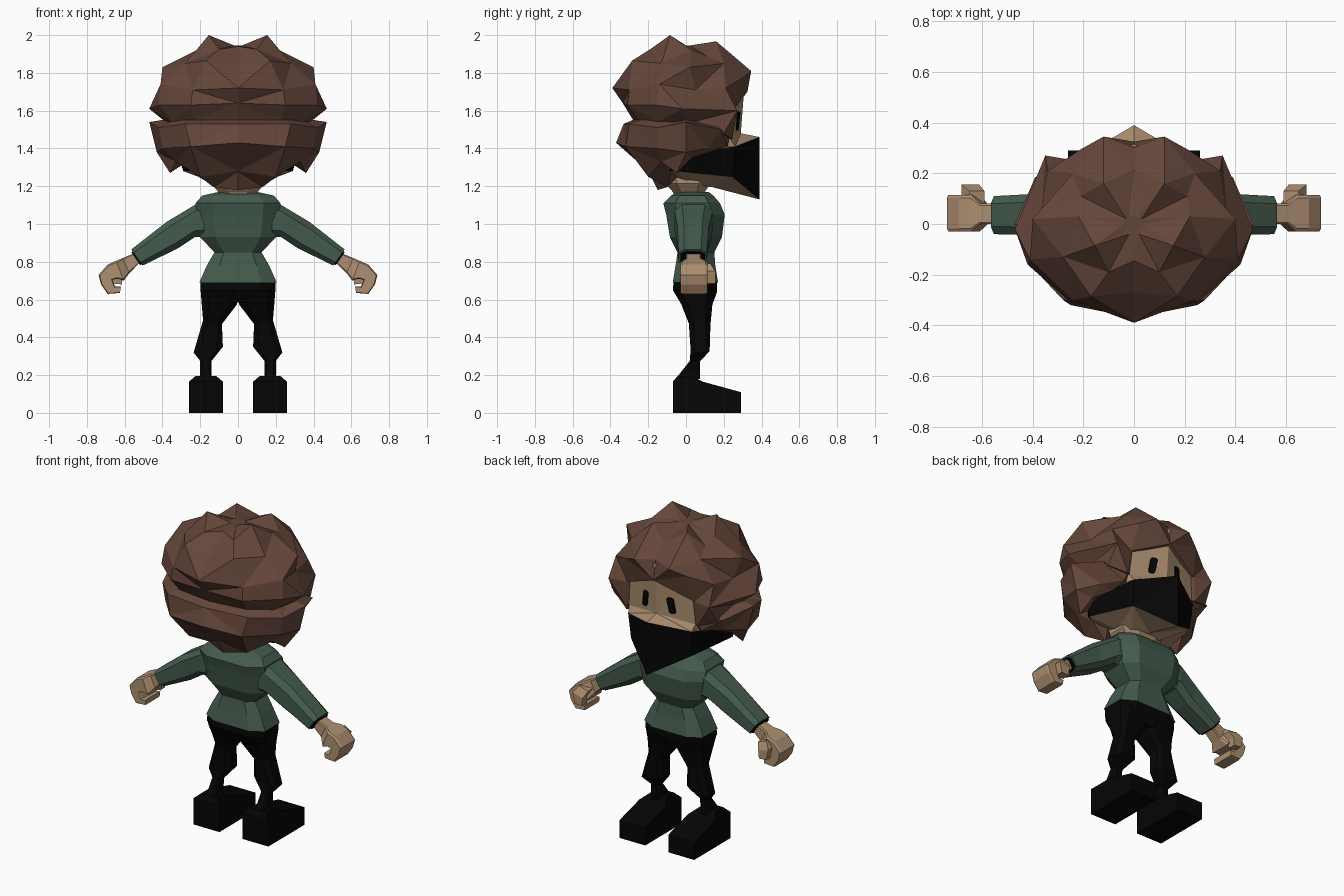
import bpy, bmesh

cube = bpy.data.objects.get("Cube")
if cube:
    bpy.data.objects.remove(cube, do_unlink=True)


def material(name, rgb):
    m = bpy.data.materials.new(name)
    m.use_nodes = True
    m.diffuse_color = (*rgb, 1)
    bsdf = m.node_tree.nodes["Principled BSDF"]
    bsdf.inputs["Base Color"].default_value = (*rgb, 1)
    bsdf.inputs["Roughness"].default_value = 0.9
    return m


BROWN = material("hair brown", (0.130, 0.062, 0.043))
SKIN = material("skin tan", (0.420, 0.275, 0.165))
GREEN = material("sweater green", (0.058, 0.105, 0.075))
BLACK = material("black cloth", (0.0015, 0.0015, 0.0015))


def loft(name, rings, mats, band_mats=None, mirror=False, triangulate=False):
    """Skin a list of equal-length point rings and cap both ends."""
    bm = bmesh.new()
    rows = [[bm.verts.new(p) for p in ring] for ring in rings]
    n = len(rows[0])
    for b in range(len(rows) - 1):
        for i in range(n):
            j = (i + 1) % n
            f = bm.faces.new((rows[b][i], rows[b][j], rows[b + 1][j], rows[b + 1][i]))
            f.material_index = band_mats[b] if band_mats else 0
    bm.faces.new(rows[0])
    bm.faces.new(rows[-1])
    if triangulate:
        bmesh.ops.triangulate(bm, faces=bm.faces[:])
    bmesh.ops.recalc_face_normals(bm, faces=bm.faces[:])
    me = bpy.data.meshes.new(name)
    bm.to_mesh(me)
    bm.free()
    for m in mats:
        me.materials.append(m)
    ob = bpy.data.objects.new(name, me)
    bpy.context.collection.objects.link(ob)
    if mirror:
        ob.modifiers.new("Mirror", "MIRROR")


def tube(name, sections, mat, chamfer=0.25, mirror=False):
    """Loft sections (xa, za, xb, zb, y0, y1): a line in xz swept over a y range."""
    c = chamfer
    if c:
        uv = [(c, 0), (1 - c, 0), (1, c), (1, 1 - c), (1 - c, 1), (c, 1), (0, 1 - c), (0, c)]
    else:
        uv = [(0, 0), (1, 0), (1, 1), (0, 1)]
    rings = [[(xa + (xb - xa) * u, y0 + (y1 - y0) * v, za + (zb - za) * u) for u, v in uv]
             for xa, za, xb, zb, y0, y1 in sections]
    loft(name, rings, [mat], mirror=mirror)


def level(z, hw, y0, y1):
    """Horizontal section centred on x = 0."""
    return (-hw, z, hw, z, y0, y1)


def whole(half):
    """Complete a half ring that runs from x = 0 round to x = 0."""
    return half + [(-x, y, z) for x, y, z in reversed(half[1:-1])]


# Sweater body, flared at the hem and pinched at the waist
tube("sweater_body", [
    level(0.69, 0.205, -0.07, 0.17), level(0.78, 0.165, -0.055, 0.155),
    level(0.85, 0.125, -0.045, 0.15), level(0.93, 0.20, -0.085, 0.19),
    level(1.05, 0.22, -0.105, 0.205), level(1.11, 0.225, -0.12, 0.18),
    level(1.15, 0.19, -0.08, 0.145), level(1.17, 0.10, -0.04, 0.12)], GREEN, 0.2)

# Sleeves with dark cuff openings
tube("sleeves", [
    (0.18, 1.12, 0.18, 0.93, -0.06, 0.14), (0.23, 1.10, 0.23, 0.93, -0.06, 0.14),
    (0.38, 1.01, 0.32, 0.87, -0.045, 0.12), (0.565, 0.865, 0.505, 0.78, -0.04, 0.11)],
    GREEN, 0.2, mirror=True)
tube("cuff_openings", [
    (0.55, 0.865, 0.50, 0.79, -0.03, 0.10), (0.565, 0.85, 0.518, 0.782, -0.03, 0.10)],
    BLACK, 0.2, mirror=True)

# Curled hands and thumbs
tube("hands", [
    (0.55, 0.845, 0.525, 0.79, 0.0, 0.08), (0.61, 0.82, 0.575, 0.74, 0.0, 0.08),
    (0.645, 0.805, 0.605, 0.70, -0.03, 0.115), (0.69, 0.785, 0.635, 0.71, -0.03, 0.115),
    (0.738, 0.73, 0.665, 0.705, -0.03, 0.115), (0.725, 0.68, 0.655, 0.68, -0.03, 0.115),
    (0.69, 0.63, 0.65, 0.668, -0.03, 0.115), (0.625, 0.635, 0.62, 0.67, -0.03, 0.115)],
    SKIN, 0.08, mirror=True)
tube("thumbs", [
    (0.59, 0.77, 0.65, 0.79, 0.08, 0.13), (0.61, 0.73, 0.68, 0.75, 0.10, 0.155),
    (0.615, 0.68, 0.665, 0.685, 0.105, 0.155)], SKIN, 0, mirror=True)

# Trousers: hips, baggy legs and narrow ankles
tube("trouser_hips", [
    level(0.70, 0.20, -0.065, 0.165), level(0.65, 0.198, -0.07, 0.165),
    level(0.585, 0.17, -0.03, 0.14)], BLACK, 0.2)
tube("trouser_legs", [
    (0.0, 0.64, 0.198, 0.65, -0.065, 0.165), (0.005, 0.575, 0.192, 0.575, -0.025, 0.14),
    (0.085, 0.47, 0.185, 0.49, 0.015, 0.13), (0.08, 0.35, 0.235, 0.32, 0.025, 0.125),
    (0.14, 0.275, 0.20, 0.275, 0.02, 0.075), (0.14, 0.18, 0.20, 0.18, -0.055, 0.075)],
    BLACK, 0.2, mirror=True)

# Wedge shoes: side profile (y, z) extruded across x
profile = [(-0.07, 0.0), (0.29, 0.0), (0.29, 0.11), (0.09, 0.165), (0.03, 0.195),
           (-0.045, 0.195), (-0.07, 0.165)]
loft("shoes", [[(x + (s if z > 0.18 else 0), y, z) for y, z in profile]
               for x, s in ((0.08, 0.035), (0.26, -0.035))], [BLACK], mirror=True)

# Neck
tube("neck", [level(1.13, 0.07, -0.05, 0.09), level(1.17, 0.105, -0.07, 0.10),
              level(1.215, 0.14, -0.11, 0.13), level(1.26, 0.14, -0.12, 0.14)], SKIN)

# Head with a pointed mask band between its third and fourth rings
head = [
    [(0, .315, 1.80), (.22, .25, 1.80), (.25, 0, 1.80), (.18, -.2, 1.80), (0, -.24, 1.80)],
    [(0, .290, 1.48), (.23, .235, 1.45), (.28, 0, 1.42), (.2, -.2, 1.42), (0, -.24, 1.42)],
    [(0, .390, 1.46), (.22, .26, 1.41), (.32, -.03, 1.37), (.2, -.2, 1.37), (0, -.24, 1.37)],
    [(0, .390, 1.13), (.21, .245, 1.25), (.29, -.05, 1.28), (.15, -.14, 1.28), (0, -.15, 1.28)],
    [(0, .140, 1.195), (.1, .1, 1.2), (.13, 0, 1.23), (.08, -.1, 1.25), (0, -.12, 1.25)]]
loft("head_and_mask", [whole(r) for r in head], [SKIN, BLACK], [0, 0, 1, 0], triangulate=True)


# Tall eyes: thin plates on the two slanted face planes, leaning inwards at the top
def face_y(x, z):
    t = (z - 1.48) / 0.32
    return 0.290 + 0.025 * t - (0.24 + 0.04 * t) * x


eye = [(-.020, -.040), (-.012, -.050), (.012, -.050), (.020, -.040),
       (.020, .040), (.012, .050), (-.012, .050), (-.020, .040)]
plate = [(.09 + u - .15 * v, 1.545 + v) for u, v in eye]
loft("eyes", [[(x, face_y(x, z) + d, z) for x, z in plate] for d in (-.002, .006)],
     [BLACK], mirror=True)

# Upper hair: jagged crown that steps aside around the face
upper_hair = [
    [(0, .03, 1.945), (.02, .03, 1.945), (.03, .02, 1.945), (.04, 0, 1.945),
     (.03, -.03, 1.945), (.02, -.04, 1.945), (0, -.05, 1.945)],
    [(0, .215, 1.90), (.12, .16, 1.967), (.21, .11, 1.89), (.22, .03, 1.92),
     (.155, -.085, 2.0), (.10, -.19, 1.925), (0, -.145, 1.94)],
    [(0, .30, 1.82), (.12, .345, 1.81), (.24, .20, 1.85), (.40, .02, 1.83),
     (.28, -.13, 1.85), (.17, -.285, 1.865), (0, -.27, 1.84)],
    [(0, .325, 1.70), (.21, .295, 1.77), (.34, .21, 1.72), (.365, .05, 1.71),
     (.41, -.14, 1.74), (.24, -.30, 1.71), (0, -.39, 1.72)],
    [(0, .10, 1.62), (.23, .25, 1.60), (.35, .27, 1.60), (.47, -.02, 1.61),
     (.42, -.16, 1.63), (.25, -.31, 1.63), (0, -.335, 1.64)],
    [(0, .10, 1.46), (.25, .245, 1.45), (.36, .20, 1.48), (.37, 0, 1.53),
     (.35, -.15, 1.54), (.23, -.25, 1.55), (0, -.28, 1.55)]]
loft("upper_hair", [whole(r) for r in upper_hair], [BROWN], triangulate=True)

# Lower hair: overlapping layer that tapers to points at the nape
lower_hair = [
    [(0, .10, 1.50), (.22, .18, 1.52), (.30, .14, 1.54), (.34, 0, 1.56),
     (.32, -.13, 1.56), (.22, -.22, 1.56), (0, -.26, 1.56)],
    [(0, .10, 1.44), (.24, .23, 1.46), (.39, .185, 1.50), (.47, 0, 1.54),
     (.42, -.15, 1.51), (.28, -.30, 1.53), (0, -.33, 1.53)],
    [(0, .08, 1.42), (.26, .22, 1.41), (.34, .12, 1.40), (.43, 0, 1.38),
     (.40, -.15, 1.40), (.25, -.32, 1.41), (0, -.37, 1.43)],
    [(0, 0, 1.38), (.27, .12, 1.38), (.335, .03, 1.35), (.36, -.05, 1.27),
     (.33, -.13, 1.33), (.20, -.20, 1.25), (0, -.20, 1.28)],
    [(0, -.02, 1.40), (.22, .10, 1.40), (.25, .02, 1.38), (.27, -.05, 1.33),
     (.24, -.08, 1.28), (.13, -.10, 1.195), (0, -.15, 1.18)]]
loft("lower_hair", [whole(r) for r in lower_hair], [BROWN], triangulate=True)
